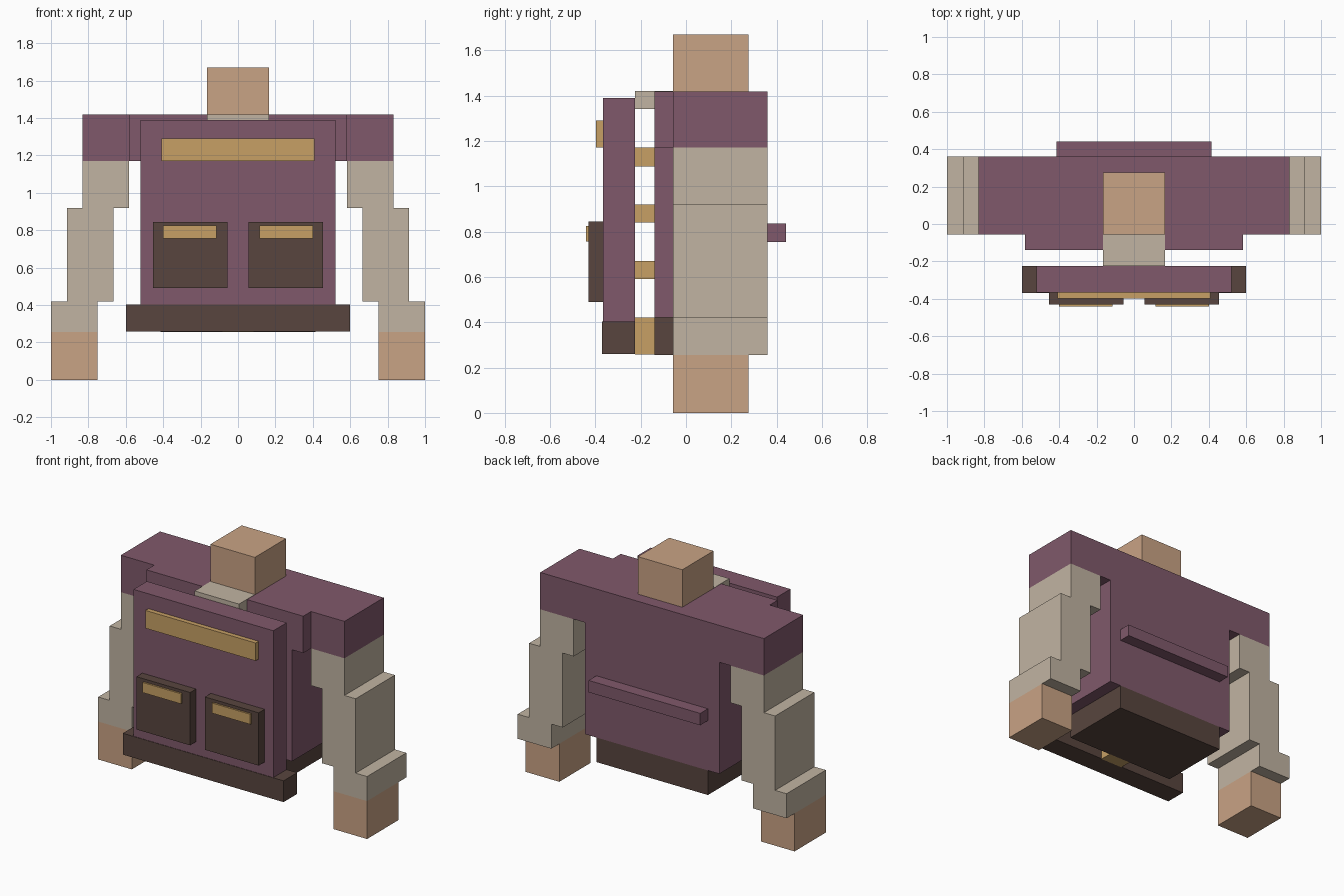
import bpy
import bmesh
from mathutils import Vector

if "Cube" in bpy.data.objects:
    bpy.data.objects.remove(bpy.data.objects["Cube"], do_unlink=True)


def to_linear(c):
    c /= 255
    return c / 12.92 if c <= 0.04045 else ((c + 0.055) / 1.055) ** 2.4


def material(name, *rgb):
    colour = (*[to_linear(c) for c in rgb], 1)
    mat = bpy.data.materials.new(name)
    mat.use_nodes = True
    mat.diffuse_color = colour
    bsdf = mat.node_tree.nodes["Principled BSDF"]
    bsdf.inputs["Base Color"].default_value = colour
    bsdf.inputs["Roughness"].default_value = 0.9
    return mat


plum = material("plum cloth", 128, 89, 107)
linen = material("pale linen", 193, 180, 162)
skin = material("skin", 201, 163, 133)
leather = material("dark leather", 88, 69, 62)
gold = material("gold", 199, 160, 101)


def box(name, mat, x, y, z):
    """Box spanning the given (low, high) ranges."""
    low, high = Vector((x[0], y[0], z[0])), Vector((x[1], y[1], z[1]))
    bm = bmesh.new()
    bmesh.ops.create_cube(bm, size=1)
    bmesh.ops.scale(bm, vec=high - low, verts=bm.verts)
    bmesh.ops.translate(bm, vec=(high - low) / 2, verts=bm.verts)
    bmesh.ops.translate(bm, vec=low + (high - low) / 2 - (high - low) / 2, verts=bm.verts)
    mesh = bpy.data.meshes.new(name)
    bm.to_mesh(mesh)
    bm.free()
    mesh.materials.append(mat)
    obj = bpy.data.objects.new(name, mesh)
    bpy.context.collection.objects.link(obj)
    return obj


def centred(name, mat, half, y, z):
    return box(name, mat, (-half, half), y, z)


def pair(name, mat, x, y, z):
    box("left_" + name, mat, x, y, z)
    box("right_" + name, mat, (-x[1], -x[0]), y, z)


BACK, CHEST, PLATE_BACK, PLATE_FRONT = 0.36, -0.14, -0.225, -0.367
ARM = (-0.057, BACK)
HAND = (-0.057, 0.275)

# Head and body
centred("head", skin, 0.165, HAND, (1.34, 1.67))
centred("upper_torso", plum, 0.583, (CHEST, BACK), (1.17, 1.418))
centred("lower_torso", plum, 0.5, (CHEST, BACK), (0.42, 1.17))
centred("hips", leather, 0.415, (CHEST, BACK), (0.255, 0.42))
centred("back_ridge", plum, 0.415, (BACK, 0.442), (0.755, 0.835))
centred("collar", linen, 0.165, (PLATE_BACK, HAND[0]), (1.34, 1.42))

# Stepped arms
pair("shoulder", plum, (0.583, 0.832), ARM, (1.17, 1.418))
pair("upper_arm", linen, (0.583, 0.832), ARM, (0.92, 1.17))
pair("forearm", linen, (0.665, 0.915), ARM, (0.42, 0.92))
pair("cuff", linen, (0.75, 1.0), ARM, (0.255, 0.42))
pair("hand", skin, (0.75, 1.0), HAND, (0, 0.255))

# Apron panel held off the chest by clasps
centred("apron_panel", plum, 0.52, (PLATE_FRONT, PLATE_BACK), (0.4, 1.39))
centred("apron_hem", leather, 0.598, (-0.37, PLATE_BACK), (0.26, 0.403))
centred("chest_bar", gold, 0.41, (-0.398, PLATE_FRONT), (1.17, 1.29))
for i, z in enumerate([(0.257, 0.42), (0.59, 0.67), (0.84, 0.92), (1.087, 1.17)]):
    centred(f"clasp_{i + 1}", gold, 0.083, (PLATE_BACK, CHEST), z)

# Pouches with gold tags
pair("pouch", leather, (0.055, 0.455), (-0.43, PLATE_FRONT), (0.49, 0.845))
pair("pouch_tag", gold, (0.115, 0.4), (-0.442, -0.43), (0.757, 0.825))
